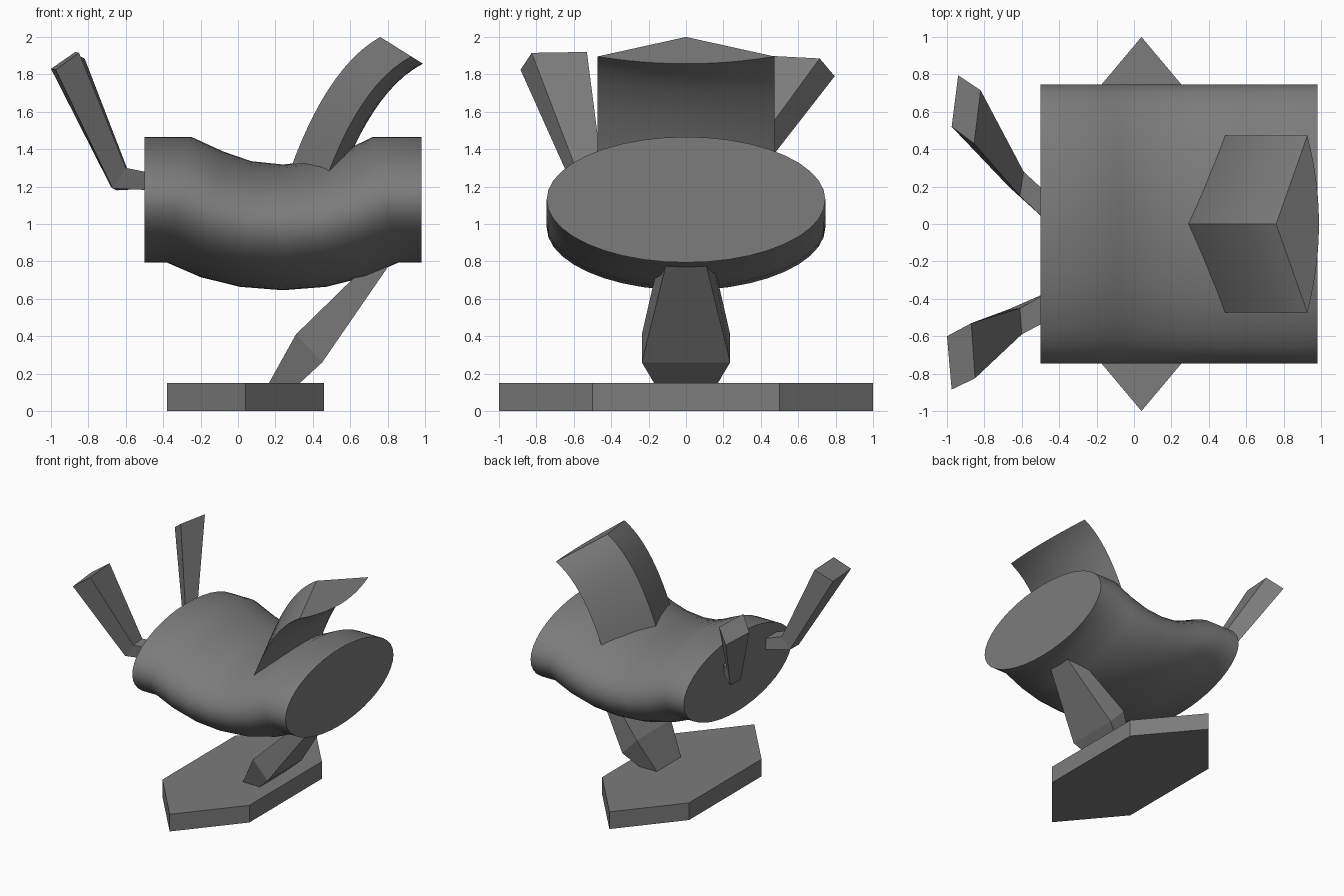
import bpy
import bmesh
import math

cube = bpy.data.objects.get("Cube")
if cube:
    bpy.data.objects.remove(cube, do_unlink=True)

# One plain grey for everything
grey = bpy.data.materials.new("plain grey")
grey.use_nodes = True
COLOUR = (0.2, 0.2, 0.2, 1.0)
grey.diffuse_color = COLOUR
grey.node_tree.nodes["Principled BSDF"].inputs["Base Color"].default_value = COLOUR


def loft(name, rings, smooth=False):
    """Skin a list of equal-length closed rings and cap both ends."""
    bm = bmesh.new()
    loops = [[bm.verts.new(p) for p in ring] for ring in rings]
    n = len(loops[0])
    for a, b in zip(loops, loops[1:]):
        for i in range(n):
            j = (i + 1) % n
            bm.faces.new((a[i], a[j], b[j], b[i]))
    bm.faces.new(loops[0][::-1])
    bm.faces.new(loops[-1])
    bmesh.ops.recalc_face_normals(bm, faces=bm.faces)
    mesh = bpy.data.meshes.new(name)
    bm.to_mesh(mesh)
    bm.free()
    mesh.materials.append(grey)
    obj = bpy.data.objects.new(name, mesh)
    bpy.context.scene.collection.objects.link(obj)
    if smooth:
        bpy.ops.object.select_all(action='DESELECT')
        obj.select_set(True)
        bpy.context.view_layer.objects.active = obj
        bpy.ops.object.shade_smooth_by_angle(angle=math.radians(32))
    return obj


# Base: stretched hexagonal slab
hexagon = [(0.04, -1), (0.46, -0.5), (0.46, 0.5), (0.04, 1), (-0.38, 0.5), (-0.38, -0.5)]
loft("base", [[(x, y, z) for x, y in hexagon] for z in (0, 0.15)])

# Leg: leaning, four-sided, widest near the foot
# each row: left edge x, z, half width, then right edge x, z, half width
leg_rows = [
    (0.16, 0.14, 0.165, 0.32, 0.14, 0.165),
    (0.31, 0.41, 0.236, 0.45, 0.26, 0.236),
    (0.74, 0.83, 0.14, 0.87, 0.87, 0.085),
]
loft("leg", [[(lx, -lw, lz), (rx, -rw, rz), (rx, rw, rz), (lx, lw, lz)]
             for lx, lz, lw, rx, rz, rw in leg_rows])

# Seat: sagging elliptical roll; rows are centre x, centre z, lean of the top
seat_rows = [
    (-0.50, 1.13, 0), (-0.315, 1.13, 0.065), (-0.14, 1.052, 0.06),
    (0.04, 1.0, 0.03), (0.24, 0.982, 0), (0.44, 1.0, -0.03),
    (0.62, 1.052, -0.06), (0.79, 1.13, -0.068), (0.98, 1.13, 0),
]
SIDES = 40
angles = [2 * math.pi * i / SIDES for i in range(SIDES)]
loft("seat", [[(cx + lean * math.sin(a), 0.745 * math.cos(a), cz + 0.336 * math.sin(a))
               for a in angles] for cx, cz, lean in seat_rows], smooth=True)

# Backrest: ridged front, gently bulging rear, swept along a curve
STEPS = 14
ARC = 12


def bezier(a, b, c, d, t):
    s = 1 - t
    return s**3 * a + 3 * s * s * t * b + 3 * s * t * t * c + t**3 * d


rings = []
for k in range(STEPS + 1):
    t = k / STEPS
    x = bezier(0.23, 0.34, 0.51, 0.76, t)
    z = bezier(1.14, 1.50, 1.86, 2.00, t)
    # direction from the ridge towards the rear
    lean = math.radians(-16 - 16 * t)
    dx, dz = math.cos(lean), math.sin(lean)
    ring = [(x, 0, z)]
    for i in range(ARC + 1):
        u = -1 + 2 * i / ARC
        depth = 0.197 + 0.073 * (1 - u * u)
        ring.append((x + dx * depth, 0.473 * u, z + dz * depth))
    rings.append(ring)
loft("backrest", rings, smooth=True)

# Arms: short stub out of the seat end, then a flaring upright
loft("left_arm", [
    [(-0.45, 0.00, 1.27), (-0.45, 0.15, 1.27), (-0.45, 0.15, 1.19), (-0.45, 0.00, 1.19)],
    [(-0.61, 0.15, 1.29), (-0.59, 0.28, 1.29), (-0.65, 0.32, 1.18), (-0.67, 0.20, 1.19)],
    [(-0.855, 0.43, 1.90), (-0.82, 0.715, 1.885), (-0.94, 0.795, 1.79), (-0.975, 0.52, 1.805)],
])
loft("right_arm", [
    [(-0.45, -0.36, 1.27), (-0.45, -0.51, 1.27), (-0.45, -0.51, 1.18), (-0.45, -0.36, 1.18)],
    [(-0.61, -0.45, 1.30), (-0.60, -0.59, 1.30), (-0.67, -0.60, 1.19), (-0.68, -0.46, 1.20)],
    [(-0.87, -0.53, 1.92), (-0.85, -0.825, 1.915), (-0.975, -0.885, 1.825), (-1.0, -0.60, 1.83)],
])
